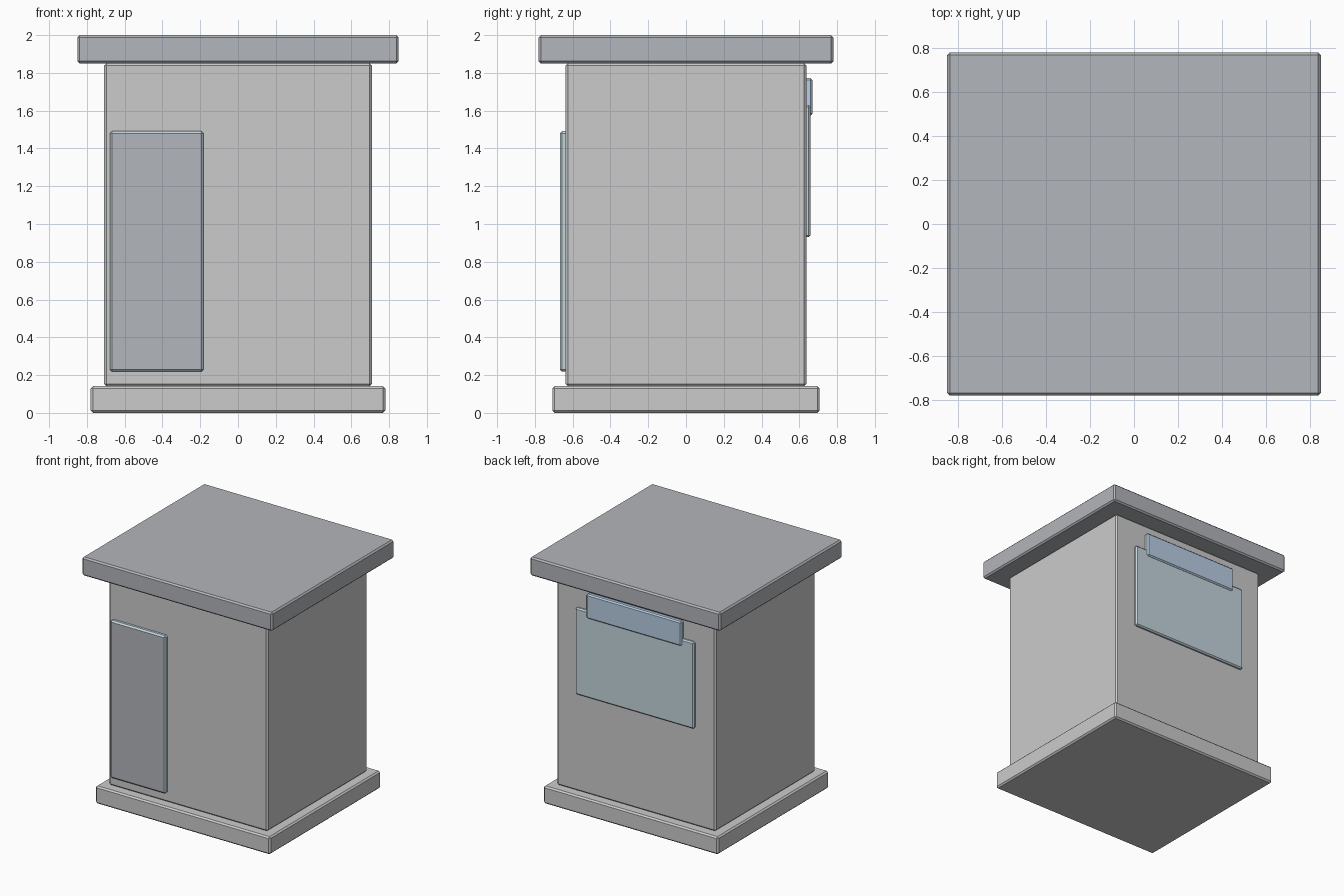
import bpy
import bmesh
from mathutils import Vector

if "Cube" in bpy.data.objects:
    bpy.data.objects.remove(bpy.data.objects["Cube"])


def material(name, rgb):
    m = bpy.data.materials.new(name)
    m.diffuse_color = (*rgb, 1)
    m.use_nodes = True
    m.node_tree.nodes["Principled BSDF"].inputs["Base Color"].default_value = m.diffuse_color
    return m


stone = material("pale_stone", (0.75, 0.75, 0.72))
slate = material("slate", (0.45, 0.465, 0.495))
glass = material("blue_glass", (0.55, 0.67, 0.72))
blue = material("blue_panel", (0.485, 0.62, 0.775))


def box(name, lo, hi, mats=(), chamfer=0.012):
    """Chamfered box between two opposite corners."""
    lo, hi = Vector(lo), Vector(hi)
    bm = bmesh.new()
    bmesh.ops.create_cube(bm, size=1)
    bmesh.ops.scale(bm, vec=hi - lo, verts=bm.verts)
    bmesh.ops.bevel(bm, geom=bm.edges[:], offset=chamfer, segments=1,
                    affect='EDGES', profile=0.5)
    bmesh.ops.translate(bm, vec=(lo + hi) / 2, verts=bm.verts)
    mesh = bpy.data.meshes.new(name)
    bm.to_mesh(mesh)
    bm.free()
    for m in mats:
        mesh.materials.append(m)
    ob = bpy.data.objects.new(name, mesh)
    bpy.context.collection.objects.link(ob)
    return ob


# Main masses: plinth, walls, flat overhanging roof
box("plinth", (-0.78, -0.708, 0), (0.78, 0.708, 0.142), [stone])
box("walls", (-0.709, -0.637, 0.142), (0.709, 0.637, 1.85))
box("roof", (-0.85, -0.78, 1.85), (0.85, 0.78, 2.0), [slate])

# Door: blue frame edges with a dark front face
door = box("door", (-0.678, -0.668, 0.218), (-0.182, -0.61, 1.492), [glass, slate])
for p in door.data.polygons:
    if p.normal.y < -0.99:
        p.material_index = 1

# Service window and the fascia panel above it, on the back wall
box("back_window", (-0.53, 0.61, 0.93), (0.53, 0.659, 1.63), [glass], 0.01)
box("window_fascia", (-0.425, 0.61, 1.575), (0.425, 0.67, 1.772), [blue], 0.01)
